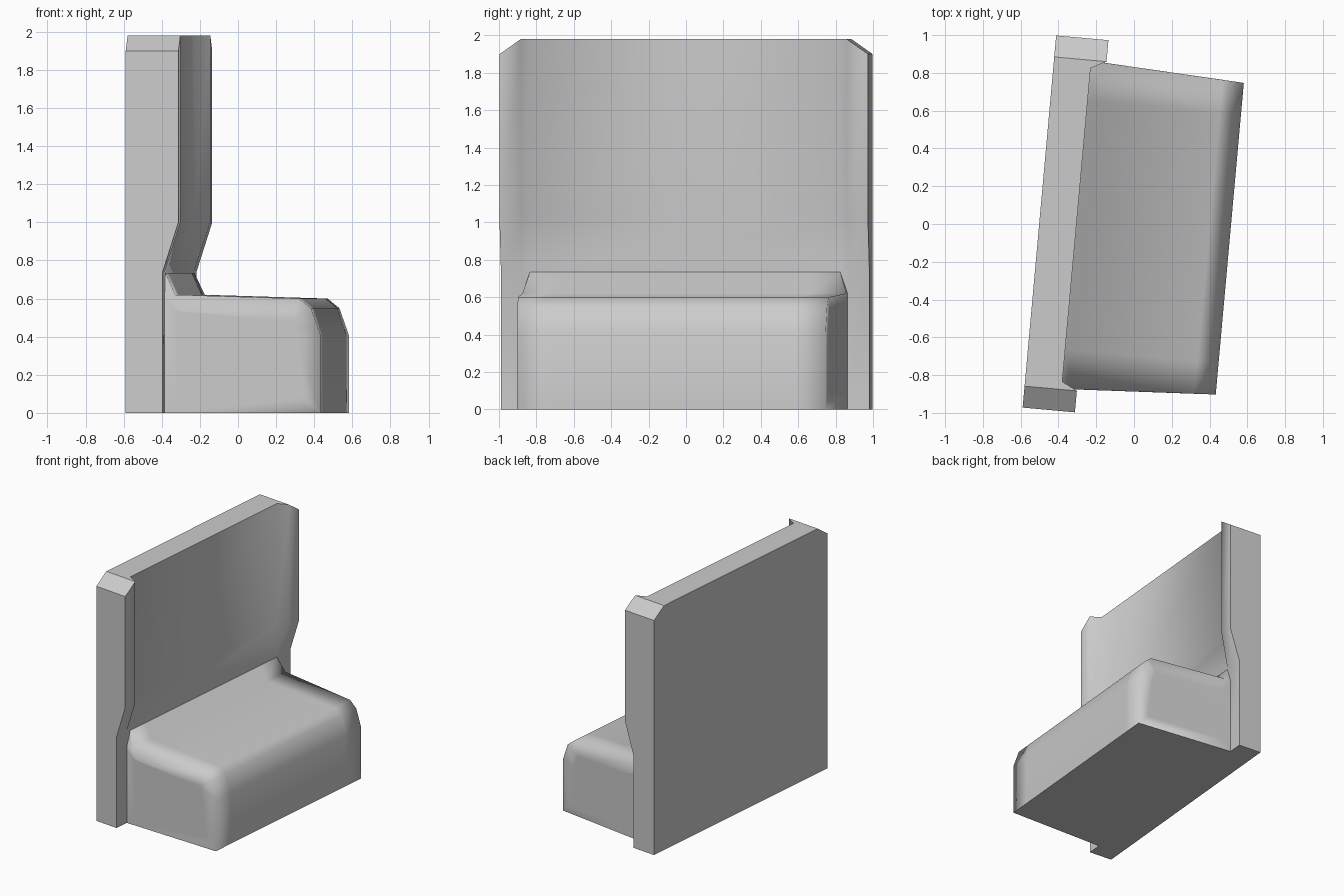
import bpy, bmesh, math

if "Cube" in bpy.data.objects:
    bpy.data.objects.remove(bpy.data.objects["Cube"])

TURN = -math.radians(5.15)


def finish(name, bm, is_soft):
    """Recalculate normals, mark hard edges and place the part at the bench's turn."""
    bmesh.ops.recalc_face_normals(bm, faces=bm.faces[:])
    bm.normal_update()
    for f in bm.faces:
        f.smooth = True
    for e in bm.edges:
        e.smooth = len(e.link_faces) == 2 and is_soft(*[f.normal for f in e.link_faces])
    me = bpy.data.meshes.new(name)
    bm.to_mesh(me)
    bm.free()
    ob = bpy.data.objects.new(name, me)
    bpy.context.collection.objects.link(ob)
    ob.rotation_euler.z = TURN
    # shift of the parts' centre line along the turned width axis
    ob.location = (0.032 * math.sin(TURN), -0.032 * math.cos(TURN), 0)
    return ob


# Backrest: one closed section per station along its width, raised wings at the ends
def back_section(front, top):
    return [(-0.5, 0), (-0.305, 0), (-0.305, 0.74), (front, 1.0), (front, top), (-0.5, top)]


half = [(0.989, -0.222, 1.90), (0.875, -0.222, 1.98), (0.833, -0.303, 1.98)]
stations = [(-y, f, t) for y, f, t in half] + half[::-1]
bm = bmesh.new()
rings = [[bm.verts.new((x, y, z)) for x, z in back_section(f, t)] for y, f, t in stations]
for a, b in zip(rings, rings[1:]):
    for i in range(6):
        j = (i + 1) % 6
        bm.faces.new((a[i], a[j], b[j], b[i]))
bm.faces.new(rings[0])
bm.faces.new(rings[-1])
finish("backrest", bm, lambda p, q: p.x > 0.3 and q.x > 0.3)

# Seat: tapered side profile (x, z, half width) with a cove running up into the backrest
profile = [(-0.32, 0, 0.873), (0.512, 0, 0.828), (0.512, 0.41, 0.828), (0.462, 0.55, 0.831),
           (0.40, 0.60, 0.834), (-0.25, 0.62, 0.869), (-0.303, 0.735, 0.833),
           (-0.32, 0.735, 0.833), (-0.32, 0.62, 0.873)]
bm = bmesh.new()
inner = 0.66
rows = []
for s in (-1, 1):
    rows.append([bm.verts.new((x, s * w, z)) for x, z, w in profile])
    rows.append([bm.verts.new((x, s * inner, z)) for x, z, w in profile])
lo, lo_in, hi, hi_in = rows
n = len(profile)
for a, b in ((lo, lo_in), (lo_in, hi_in), (hi_in, hi)):
    for i in range(n):
        j = (i + 1) % n
        bm.faces.new((a[i], a[j], b[j], b[i]))
sides = []
for r in (lo, hi):
    sides.append(bm.faces.new(r[:6] + [r[8]]))
    bm.faces.new(r[5:9])
bmesh.ops.recalc_face_normals(bm, faces=bm.faces[:])
# inset keeps the soft front corner shading close to the corner
bmesh.ops.inset_individual(bm, faces=sides, thickness=0.12)


def seat_soft(p, q):
    if min(p.z, q.z) < -0.9 or min(p.x, q.x) < -0.9:
        return p.dot(q) > 0.9
    top_side = max(p.z, q.z) > 0.9 and max(abs(p.y), abs(q.y)) > 0.9
    return not top_side


finish("seat", bm, seat_soft)
